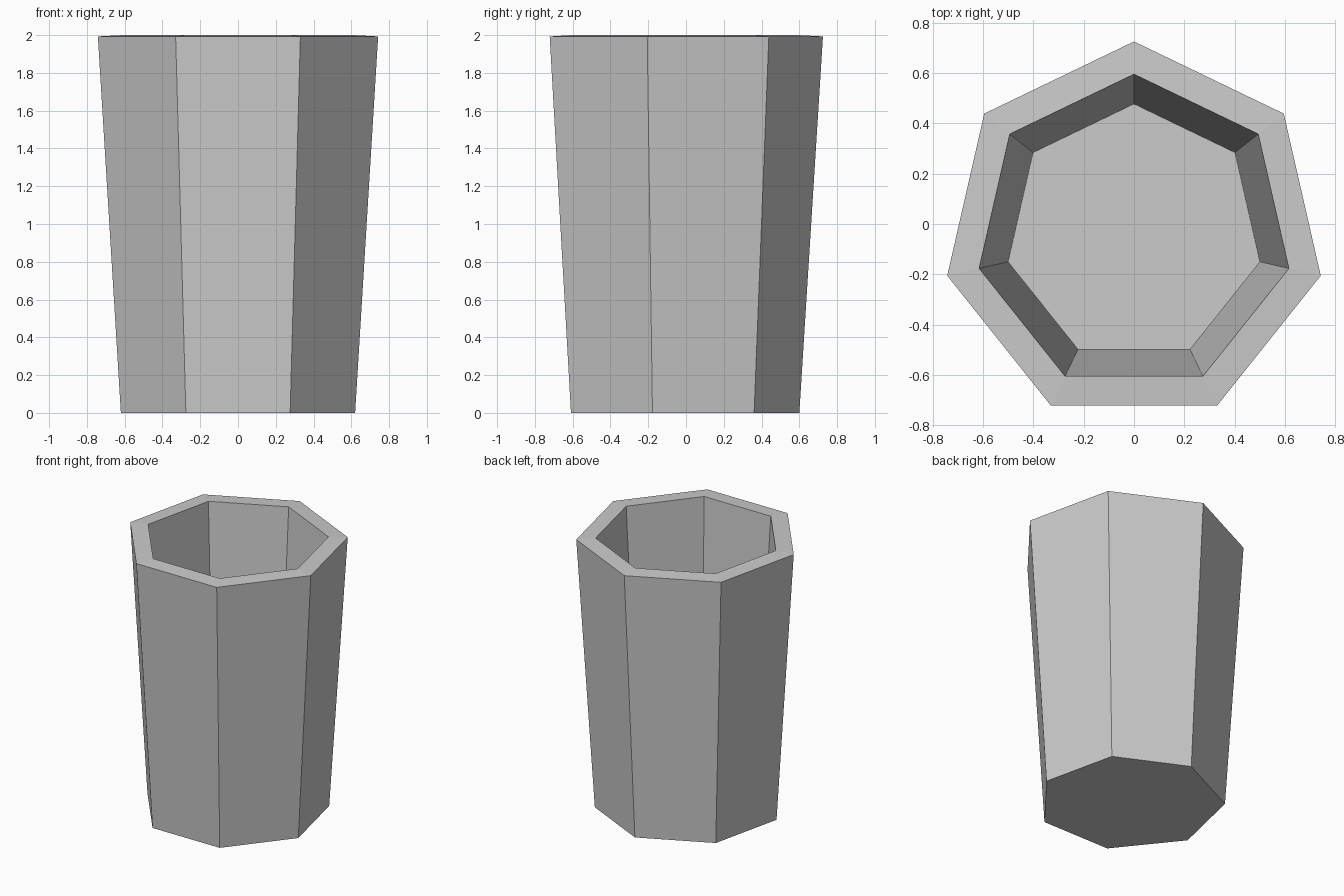
import bpy, bmesh
from math import sin, cos, pi

if "Cube" in bpy.data.objects:
    bpy.data.objects.remove(bpy.data.objects["Cube"])

SIDES = 7
CENTRE_Y = -0.036

# Profile (corner radius, height): outer foot, outer rim, inner rim, inner floor
PROFILE = [(0.636, 0.0), (0.761, 1.993), (0.631, 2.0), (0.513, 0.117)]

bm = bmesh.new()


def ring(radius, z):
    """Heptagon with one corner pointing to the back (+y)."""
    return [bm.verts.new((radius * sin(2 * pi * i / SIDES),
                          CENTRE_Y + radius * cos(2 * pi * i / SIDES), z))
            for i in range(SIDES)]


# Outer wall, rim and inner wall
rings = [ring(r, z) for r, z in PROFILE]
for a, b in zip(rings, rings[1:]):
    for i in range(SIDES):
        j = (i + 1) % SIDES
        bm.faces.new((a[i], a[j], b[j], b[i]))

# Underside and inside floor
bm.faces.new(rings[0])
bm.faces.new(rings[-1])
bmesh.ops.recalc_face_normals(bm, faces=bm.faces[:])

mesh = bpy.data.meshes.new("cup")
bm.to_mesh(mesh)
bm.free()
cup = bpy.data.objects.new("cup", mesh)
bpy.context.collection.objects.link(cup)
